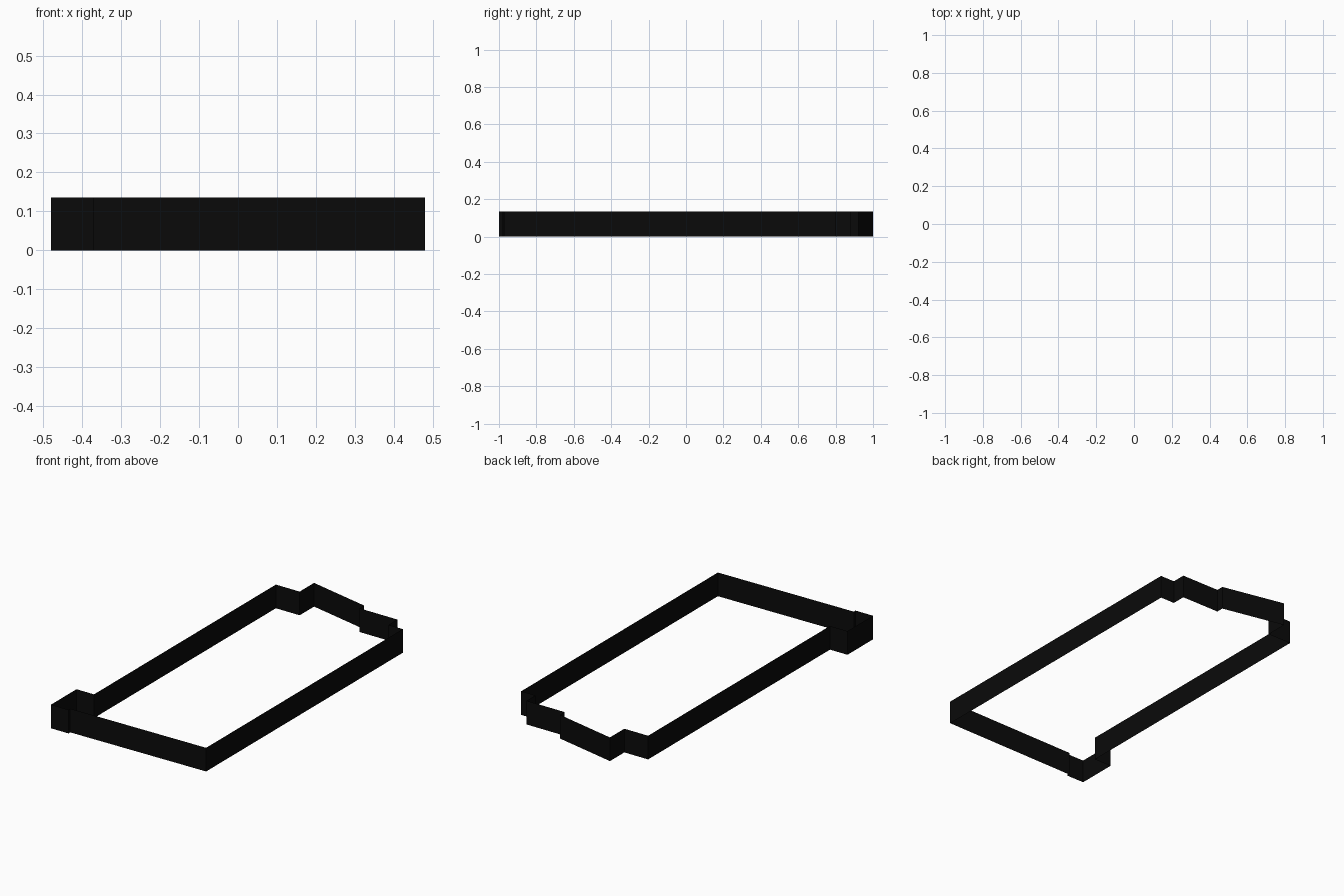
import bpy
import bmesh

if "Cube" in bpy.data.objects:
    bpy.data.objects.remove(bpy.data.objects["Cube"])

HEIGHT = 0.135

# Plan outline of the thin perimeter wall, counter-clockwise from the front left
outline = [
    (-0.48, -1.0), (-0.37, -1.0), (-0.37, -0.984), (0.48, -0.973),
    (0.48, 0.80), (0.39, 0.80), (0.39, 0.88), (0.15, 0.88),
    (0.15, 0.922), (-0.22, 1.0), (-0.22, 0.87), (-0.37, 0.87),
    (-0.37, -0.77), (-0.48, -0.77),
]

# Closed loop of edges extruded upward into an open sheet wall
bm = bmesh.new()
base = [bm.verts.new((x, y, 0)) for x, y in outline]
edges = [bm.edges.new((a, b)) for a, b in zip(base, base[1:] + base[:1])]
result = bmesh.ops.extrude_edge_only(bm, edges=edges)
top = [v for v in result["geom"] if isinstance(v, bmesh.types.BMVert)]
bmesh.ops.translate(bm, verts=top, vec=(0, 0, HEIGHT))
bmesh.ops.recalc_face_normals(bm, faces=bm.faces)
# Make the front-right wall and its neighbours face outward
right = max(bm.faces, key=lambda f: f.calc_center_median().x)
if right.normal.x < 0:
    bmesh.ops.reverse_faces(bm, faces=bm.faces)

mesh = bpy.data.meshes.new("perimeter_wall")
bm.to_mesh(mesh)
bm.free()
wall = bpy.data.objects.new("perimeter_wall", mesh)
bpy.context.collection.objects.link(wall)

# Black finish
black = bpy.data.materials.new("black")
black.diffuse_color = (0.003, 0.003, 0.003, 1)
black.use_nodes = True
black.node_tree.nodes["Principled BSDF"].inputs["Base Color"].default_value = black.diffuse_color
mesh.materials.append(black)
